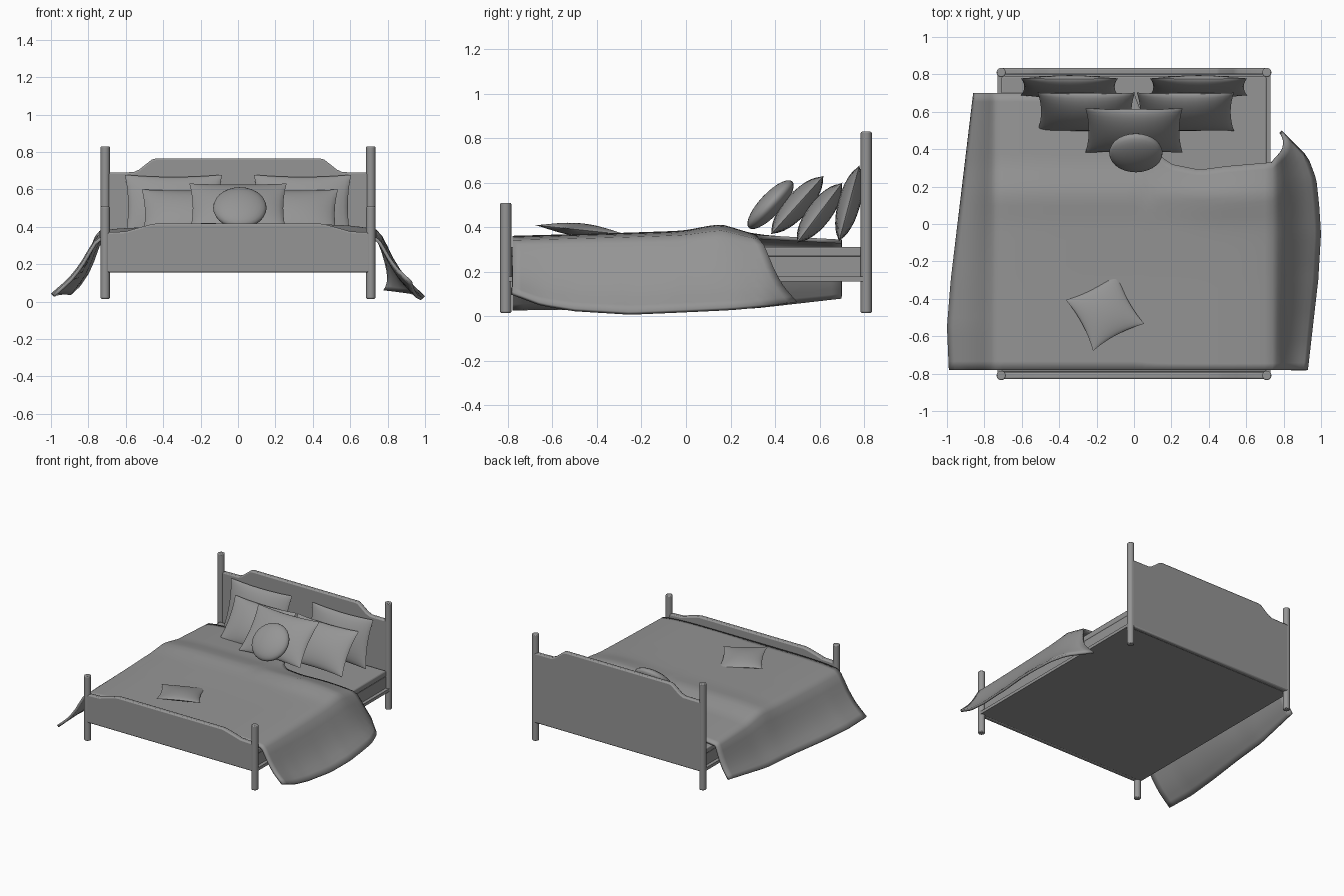
import bpy, bmesh, math
from mathutils import Matrix, Vector

if "Cube" in bpy.data.objects:
    bpy.data.objects.remove(bpy.data.objects["Cube"])

grey = bpy.data.materials.new("soft grey")
grey.diffuse_color = (0.3, 0.3, 0.3, 1)
grey.use_nodes = True
grey.node_tree.nodes["Principled BSDF"].inputs["Base Color"].default_value = grey.diffuse_color


def finish(name, bm, smooth=40):
    bmesh.ops.recalc_face_normals(bm, faces=bm.faces)
    me = bpy.data.meshes.new(name)
    bm.to_mesh(me)
    bm.free()
    me.materials.append(grey)
    ob = bpy.data.objects.new(name, me)
    bpy.context.collection.objects.link(ob)
    bpy.context.view_layer.objects.active = ob
    bpy.ops.object.select_all(action='DESELECT')
    ob.select_set(True)
    if smooth:
        bpy.ops.object.shade_smooth_by_angle(angle=math.radians(smooth))
    return ob


def bevel(ob, width, segments=2):
    m = ob.modifiers.new("bevel", 'BEVEL')
    m.width, m.segments, m.limit_method = width, segments, 'ANGLE'


def box(name, lo, hi, width=0.0):
    lo, hi = Vector(lo), Vector(hi)
    bm = bmesh.new()
    bmesh.ops.create_cube(bm, size=1, matrix=Matrix.Translation((lo + hi) / 2)
                          @ Matrix.Diagonal((*(hi - lo), 1)))
    ob = finish(name, bm)
    if width:
        bevel(ob, width)


def lerp(table, x):
    """Smoothly interpolate a short table of (x, value) pairs."""
    if x <= table[0][0]:
        return table[0][1]
    for (a, p), (b, q) in zip(table, table[1:]):
        if x <= b:
            return p + (q - p) * (x - a) / (b - a)
    return table[-1][1]


# Corner posts
def post(name, x, y, top):
    bm = bmesh.new()
    bmesh.ops.create_cone(bm, cap_ends=True, segments=16, radius1=0.025, radius2=0.025,
                          depth=top - 0.015, matrix=Matrix.Translation((x, y, (top + 0.015) / 2)))
    bevel(finish(name, bm), 0.006)


# Shaped end boards, extruded along y
def board(name, y0, y1, half_profile, bottom):
    pts = [(x, z) for x, z in half_profile]
    pts = [(-0.71, bottom)] + [(-x, z) for x, z in pts] + pts[::-1] + [(0.71, bottom)]
    bm = bmesh.new()
    f = bm.faces.new([bm.verts.new((x, y0, z)) for x, z in pts])
    ext = bmesh.ops.extrude_face_region(bm, geom=[f])
    bmesh.ops.translate(bm, vec=(0, y1 - y0, 0),
                        verts=[v for v in ext["geom"] if isinstance(v, bmesh.types.BMVert)])
    bevel(finish(name, bm), 0.009)


for side, sx in (("left", -0.71), ("right", 0.71)):
    post("head_post_" + side, sx, 0.81, 0.83)
    post("foot_post_" + side, sx, -0.81, 0.51)
board("headboard", 0.798, 0.834, [(0.71, 0.69), (0.56, 0.692), (0.53, 0.705), (0.46, 0.76), (0.44, 0.765)], 0.155)
board("footboard", -0.83, -0.792, [(0.71, 0.37), (0.60, 0.375), (0.55, 0.39), (0.47, 0.412), (0.44, 0.417)], 0.155)

# Base and mattress
box("bed_base", (-0.73, -0.80, 0.157), (0.73, 0.80, 0.18))
box("box_spring", (-0.705, -0.79, 0.18), (0.705, 0.79, 0.268))
box("mattress", (-0.708, -0.79, 0.268), (0.708, 0.79, 0.312), 0.008)

# Blanket: flat centre with a drape on each side and a turned back corner
INNER = 0.74
left_x = [(-0.78, 0.99), (-0.55, 1.0), (-0.3, 0.98), (0.2, 0.92), (0.7, 0.86)]
right_x = [(-0.78, 0.93), (-0.3, 0.985), (-0.05, 1.0), (0.1, 0.99), (0.24, 0.975), (0.36, 0.93), (0.5, 0.79)]
left_z = [(-0.78, 0.04), (0.0, 0.05), (0.3, 0.045), (0.7, 0.09)]
right_z = [(-0.78, 0.11), (-0.65, 0.06), (-0.5, 0.035), (-0.25, 0.02), (0.2, 0.04), (0.5, 0.065)]
top_z = [(-0.78, 0.362), (-0.3, 0.375), (0.0, 0.385), (0.16, 0.40), (0.33, 0.365), (0.7, 0.345)]
back_y = [(0.0, 0.70), (0.04, 0.60), (0.08, 0.46), (0.13, 0.37), (0.2, 0.32), (0.35, 0.29), (0.5, 0.31), (0.74, 0.33)]
fall = [(0, 0), (0.15, 0.10), (0.28, 0.3), (0.42, 0.5), (0.65, 0.74), (1, 1)]
drape = [i / 8 for i in range(1, 9)]
cols = [-INNER - t for t in reversed(drape)] + [INNER * i / 18 for i in range(-18, 19)] + [INNER + t for t in drape]


def blanket_point(c, s):
    t = max(0, abs(c) - INNER)
    end = 0.33 + 0.17 * t if c > INNER else lerp(back_y, c)
    y = -0.78 + s * (end + 0.78)
    ridge = 0.015 * math.exp(-((c - 0.5) / 0.25) ** 2 - ((y - 0.14) / 0.12) ** 2)
    z = lerp(top_z, y) + ridge - 0.02 * (min(abs(c), INNER) / INNER) ** 6
    if t == 0:
        return (c, y, z)
    ex, ez = (right_x, right_z) if c > 0 else (left_x, left_z)
    x = INNER + t * (lerp(ex, y) - INNER)
    z += (lerp(ez, y) - z) * lerp(fall, t)
    return (math.copysign(x, c), y, z)


bm = bmesh.new()
ROWS = 32
grid = [[bm.verts.new(blanket_point(c, j / ROWS)) for c in cols] for j in range(ROWS + 1)]
for a, b in zip(grid, grid[1:]):
    for i in range(len(cols) - 1):
        bm.faces.new((a[i], a[i + 1], b[i + 1], b[i]))
blanket = finish("blanket", bm, 50)
solid = blanket.modifiers.new("thickness", 'SOLIDIFY')
solid.thickness, solid.offset = 0.018, -1


# Pillows: two bulged sheets joined along a pinched seam
def pillow(name, centre, w, h, thick, rot, pinch=0.07, n=14):
    bm = bmesh.new()
    for side in (-1, 1):
        g = []
        for j in range(n + 1):
            v = math.sin((j / n - 0.5) * math.pi)
            row = []
            for i in range(n + 1):
                u = math.sin((i / n - 0.5) * math.pi)
                bulge = max(0, (1 - u * u) * (1 - v * v)) ** 0.6
                row.append(bm.verts.new((u * w / 2 * (1 - pinch * (1 - v * v)),
                                         v * h / 2 * (1 - pinch * (1 - u * u)),
                                         side * bulge * thick / 2)))
            g.append(row)
        for a, b in zip(g, g[1:]):
            for i in range(n):
                bm.faces.new((a[i], a[i + 1], b[i + 1], b[i]))
    bmesh.ops.remove_doubles(bm, verts=bm.verts, dist=1e-5)
    bmesh.ops.transform(bm, matrix=Matrix.Translation(centre) @ rot, verts=bm.verts)
    finish(name, bm, 50)


def lean(deg):
    return Matrix.Rotation(math.radians(deg), 4, 'X')


for side, sx in (("left", -1), ("right", 1)):
    pillow("back_pillow_" + side, (0.345 * sx, 0.733, 0.507), 0.52, 0.355, 0.10, lean(75))
    pillow("middle_pillow_" + side, (0.265 * sx + 0.01, 0.60, 0.465), 0.52, 0.34, 0.11, lean(53))
pillow("front_pillow", (0, 0.50, 0.50), 0.52, 0.355, 0.11, lean(48))
pillow("loose_pillow", (-0.155, -0.47, 0.388), 0.31, 0.31, 0.06,
       Matrix.Rotation(math.radians(-6), 4, 'X') @ Matrix.Rotation(math.radians(28), 4, 'Z'), 0.11)

# Round cushion
bm = bmesh.new()
bmesh.ops.create_uvsphere(bm, u_segments=28, v_segments=14, radius=1,
                          matrix=Matrix.Translation((0.01, 0.38, 0.502)) @ lean(47)
                          @ Matrix.Diagonal((0.143, 0.143, 0.05, 1)))
finish("round_cushion", bm, 60)
